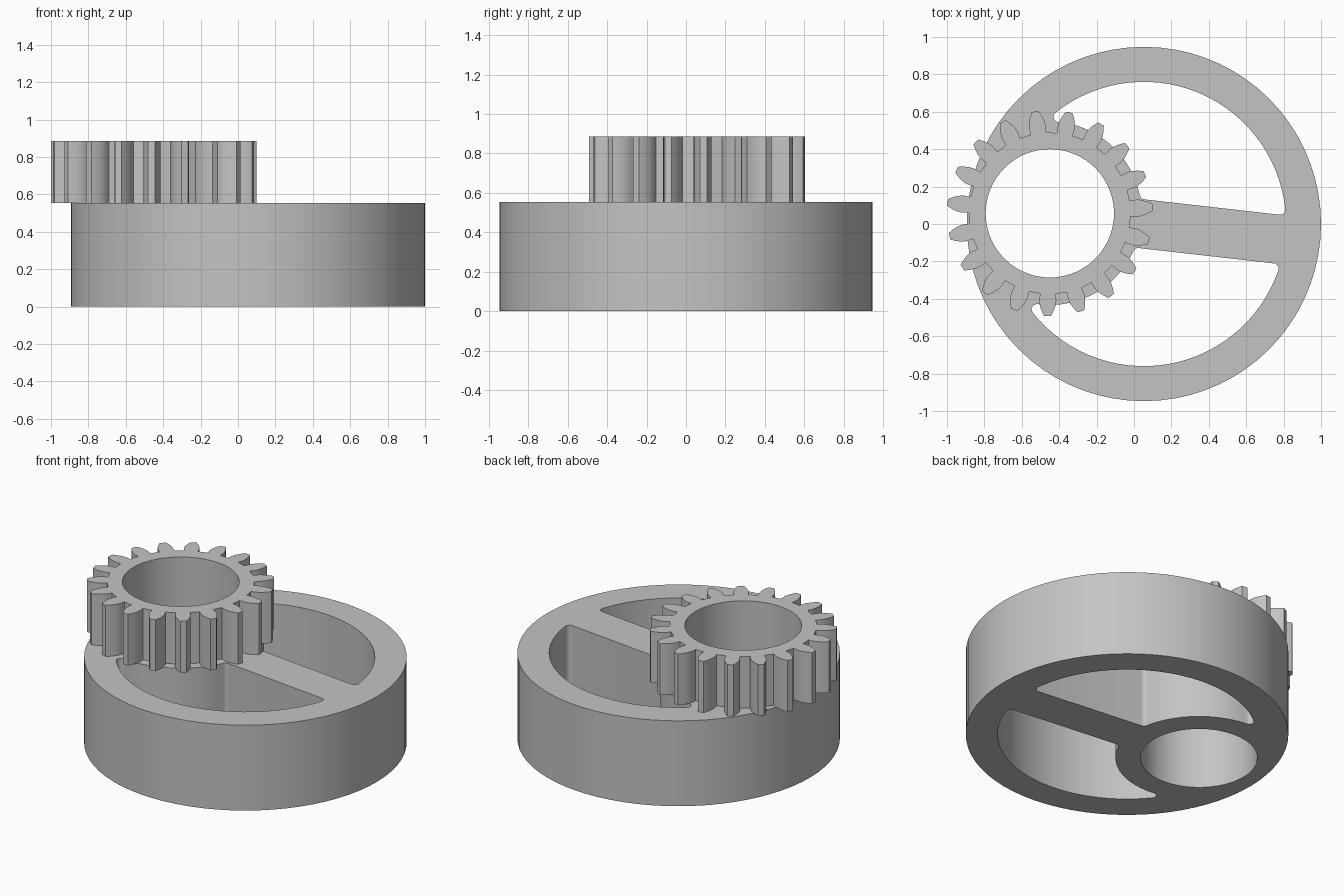
import bpy, bmesh
from math import sin, cos, tan, acos, atan2, sqrt, pi, radians
from mathutils import Vector

cube = bpy.data.objects.get("Cube")
if cube:
    bpy.data.objects.remove(cube, do_unlink=True)

grey = bpy.data.materials.new("plain grey")
grey.use_nodes = True
grey.diffuse_color = (0.55, 0.55, 0.55, 1)
grey.node_tree.nodes["Principled BSDF"].inputs["Base Color"].default_value = (0.55, 0.55, 0.55, 1)

WHEEL = Vector((0.053, 0.0))
GEAR = Vector((-0.45, 0.057))
WHEEL_TOP, GEAR_TOP = 0.553, 0.885
BORE = 0.343


def arc(center, r, a0, a1, n):
    return [Vector((center[0] + r * cos(a0 + (a1 - a0) * i / n),
                    center[1] + r * sin(a0 + (a1 - a0) * i / n))) for i in range(n + 1)]


def circle(center, r, n):
    return arc(center, r, 0, 2 * pi, n)[:-1]


def angle(v):
    return atan2(v[1], v[0])


def extruded(name, loops, z0, z1):
    """Fill the first loop, leave the others as holes, and extrude it."""
    curve = bpy.data.curves.new(name + "_profile", "CURVE")
    curve.dimensions = "2D"
    curve.fill_mode = "BOTH"
    curve.extrude = (z1 - z0) / 2
    for pts in loops:
        s = curve.splines.new("POLY")
        s.points.add(len(pts) - 1)
        for p, co in zip(s.points, pts):
            p.co = (co[0], co[1], 0, 1)
        s.use_cyclic_u = True
    helper = bpy.data.objects.new(name + "_profile", curve)
    bpy.context.collection.objects.link(helper)
    bpy.context.view_layer.update()
    deps = bpy.context.evaluated_depsgraph_get()
    mesh = bpy.data.meshes.new_from_object(helper.evaluated_get(deps))
    bpy.data.objects.remove(helper, do_unlink=True)
    bm = bmesh.new()
    bm.from_mesh(mesh)
    bmesh.ops.remove_doubles(bm, verts=bm.verts, dist=0.0001)
    bmesh.ops.recalc_face_normals(bm, faces=bm.faces)
    bmesh.ops.translate(bm, verts=bm.verts, vec=(0, 0, (z0 + z1) / 2))
    bm.to_mesh(mesh)
    bm.free()
    mesh.materials.clear()
    mesh.materials.append(grey)
    obj = bpy.data.objects.new(name, mesh)
    bpy.context.collection.objects.link(obj)
    bpy.ops.object.select_all(action="DESELECT")
    obj.select_set(True)
    bpy.context.view_layer.objects.active = obj
    bpy.ops.object.shade_smooth_by_angle(angle=radians(25))
    return obj


# Window between rim, boss and spoke, with rounded corners (spoke along local +x)
def window(side):
    rim, boss, half, f = 0.76, 0.49, 0.131, 0.028
    e = (WHEEL - GEAR).length
    hub = Vector((-e, 0))
    y = half + f
    a = Vector((sqrt((rim - f) ** 2 - y * y), y))
    b = Vector((-e + sqrt((boss + f) ** 2 - y * y), y))
    cx = ((boss + f) ** 2 - (rim - f) ** 2 - e * e) / (2 * e)
    c = Vector((cx, sqrt((rim - f) ** 2 - cx * cx)))
    pts = arc(a, f, -pi / 2, angle(a), 6)
    pts += arc((0, 0), rim, angle(a), angle(c), 30)[1:]
    pts += arc(c, f, angle(c), angle(hub - c) % (2 * pi), 8)[1:]
    pts += arc(hub, boss, angle(c - hub), angle(b - hub), 24)[1:]
    pts += arc(b, f, angle(hub - b) % (2 * pi), 1.5 * pi, 6)[1:]
    t = angle(WHEEL - GEAR)
    return [WHEEL + Vector((p.x * cos(t) - side * p.y * sin(t),
                            p.x * sin(t) + side * p.y * cos(t))) for p in pts]


# Involute spur gear outline
def gear_outline(teeth, outer, phase):
    module = 2 * outer / (teeth + 2)
    pitch, root = module * teeth / 2, module * (teeth - 2.5) / 2
    press = radians(20)
    base = pitch * cos(press)
    base_half = pi / (2 * teeth) + tan(press) - press
    flank = [(root, base_half)]
    for i in range(6):
        r = base + (outer - base) * i / 5
        p = acos(min(1, base / r))
        flank.append((r, base_half - (tan(p) - p)))
    pts = []
    for k in range(teeth):
        mid = phase + 2 * pi * k / teeth
        tooth = [(r, mid - h) for r, h in flank] + [(r, mid + h) for r, h in reversed(flank)]
        pts += [GEAR + Vector((r * cos(t), r * sin(t))) for r, t in tooth]
    return pts


# Wheel with spoke, boss and bore
extruded("spoked_wheel", [circle(WHEEL, 0.947, 72), circle(GEAR, BORE, 72),
                          window(1), window(-1)], 0, WHEEL_TOP)

# Off-centre pinion standing on the wheel
extruded("pinion_gear", [gear_outline(19, 0.55, radians(3.4)), circle(GEAR, BORE, 72)],
         WHEEL_TOP, GEAR_TOP)
